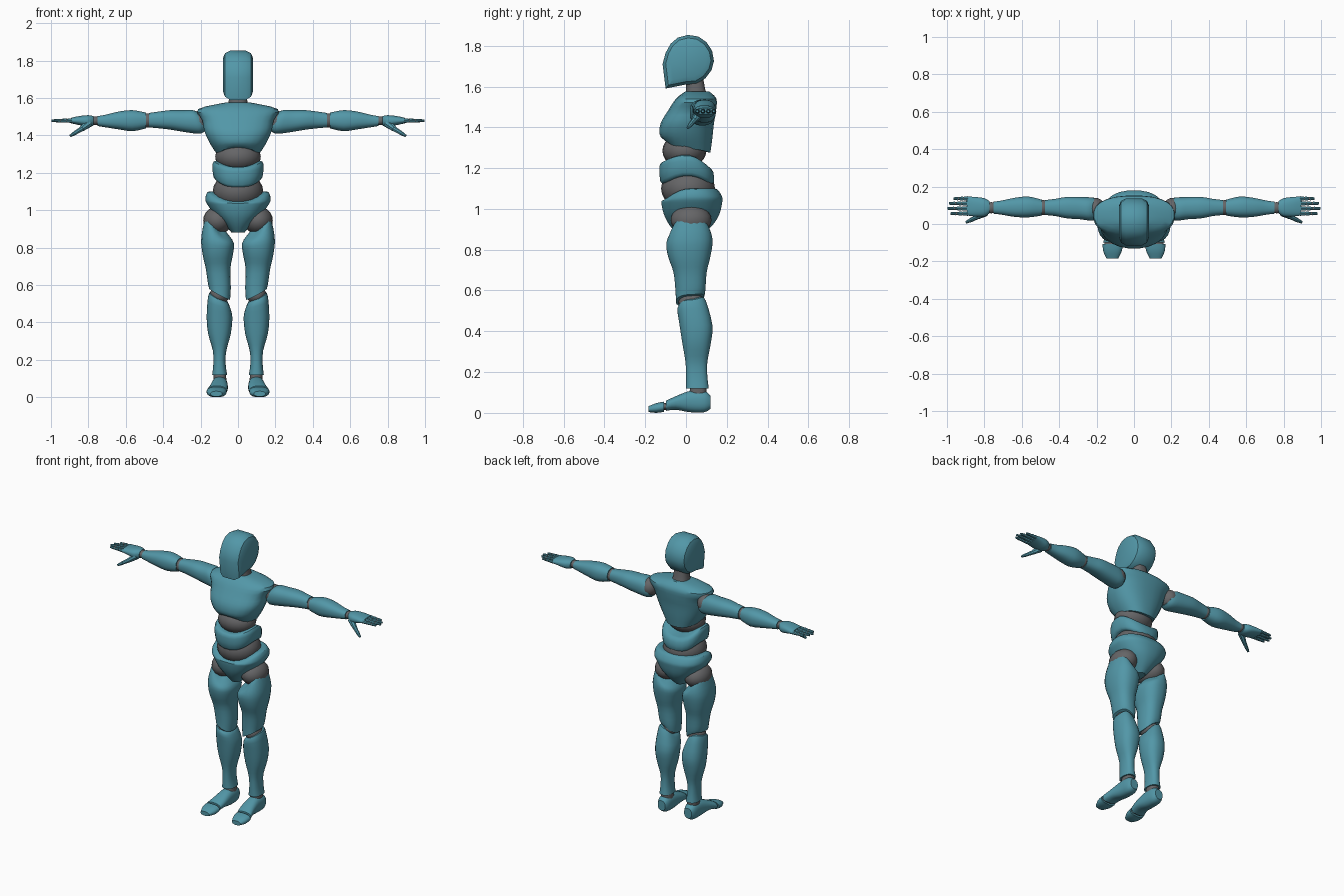
import bpy, bmesh, math
from mathutils import Vector


def material(name, color):
    m = bpy.data.materials.new(name)
    m.diffuse_color = (*color, 1)
    return m


TEAL = material("teal_shell", (0.085, 0.31, 0.39))
GREY = material("grey_joint", (0.13, 0.13, 0.135))


def finish(bm, name, mat, mirror=False, angle=32):
    bmesh.ops.recalc_face_normals(bm, faces=bm.faces)
    me = bpy.data.meshes.new(name)
    bm.to_mesh(me)
    bm.free()
    me.materials.append(mat)
    ob = bpy.data.objects.new(name, me)
    bpy.context.collection.objects.link(ob)
    bpy.ops.object.select_all(action='DESELECT')
    ob.select_set(True)
    bpy.context.view_layer.objects.active = ob
    bpy.ops.object.shade_smooth_by_angle(angle=math.radians(angle))
    if mirror:
        mod = ob.modifiers.new("mirror", 'MIRROR')
        mod.use_mirror_merge = False
    return ob


def spline(rows, steps):
    out = []
    for i in range(len(rows) - 1):
        a, b, c, d = (rows[max(0, min(len(rows) - 1, i + k))] for k in (-1, 0, 1, 2))
        for s in range(steps):
            t = s / steps
            out.append([q + 0.5 * t * (r - p + t * (2 * p - 5 * q + 4 * r - u + t * (3 * (q - r) + u - p)))
                        for p, q, r, u in zip(a, b, c, d)])
    return out + [list(rows[-1])]


# Section: x0, x1, y0, y1, height, then optional front dip, back dip, sideways tilt
def loft(name, mat, rows, remap=lambda a, b, c: (a, b, c), mirror=False, steps=3, sides=24, power=2.4):
    bm = bmesh.new()
    rows = [tuple(r) + (0,) * (8 - len(r)) for r in rows]
    rings = []
    for x0, x1, y0, y1, z, front, back, tilt in spline(rows, steps):
        ring = []
        for k in range(sides):
            t = 2 * math.pi * (k + 0.5) / sides
            c, s = math.cos(t), math.sin(t)
            c = math.copysign(abs(c) ** (2 / power), c)
            s = math.copysign(abs(s) ** (2 / power), s)
            dip = (front if s < 0 else back) * s * s
            p = ((x0 + x1) / 2 + c * (x1 - x0) / 2, (y0 + y1) / 2 + s * (y1 - y0) / 2, z + dip + tilt * c)
            ring.append(bm.verts.new(remap(*p)))
        rings.append(ring)
    for r, q in zip(rings, rings[1:]):
        for k in range(sides):
            j = (k + 1) % sides
            bm.faces.new((r[k], r[j], q[j], q[k]))
    for ring in (rings[0], rings[-1]):
        mid = bm.verts.new(sum((v.co for v in ring), Vector()) / sides)
        for k in range(sides):
            bm.faces.new((ring[k], ring[(k + 1) % sides], mid))
    return finish(bm, name, mat, mirror)


def ellipsoid(name, mat, centre, radii, mirror=False):
    bm = bmesh.new()
    bmesh.ops.create_uvsphere(bm, u_segments=20, v_segments=12, radius=1)
    for v in bm.verts:
        v.co = Vector(c + r * p for c, r, p in zip(centre, radii, v.co))
    return finish(bm, name, mat, mirror)


def bone(name, mat, p, q, r1, r2):
    p, q = Vector(p), Vector(q)
    bm = bmesh.new()
    bmesh.ops.create_cone(bm, cap_ends=True, segments=8, radius1=r1, radius2=r2, depth=(q - p).length)
    bmesh.ops.transform(bm, verts=bm.verts, matrix=(q - p).to_track_quat('Z', 'Y').to_matrix().to_4x4())
    bmesh.ops.translate(bm, verts=bm.verts, vec=(p + q) / 2)
    return finish(bm, name, mat, True)


def along_x(a, b, c):
    return (c, b, a)


def along_front(a, b, c):
    return (a, -c, b)


# Head: side profile with stepped, rounded cheeks
profile = [(-.10, 1.59), (-.115, 1.71), (-.10, 1.765), (-.075, 1.81), (-.04, 1.84), (.01, 1.853),
           (.06, 1.845), (.10, 1.818), (.128, 1.775), (.137, 1.725), (.125, 1.68), (.095, 1.64),
           (.05, 1.613), (.0, 1.61)]
bm = bmesh.new()
layers = []
for x, s in ((-.08, .68), (-.07, .88), (-.042, 1), (.042, 1), (.07, .88), (.08, .68)):
    layers.append([bm.verts.new((x, .015 + (y - .015) * s, 1.73 + (z - 1.73) * s)) for y, z in profile])
for a, b in zip(layers, layers[1:]):
    for k in range(len(a)):
        j = (k + 1) % len(a)
        bm.faces.new((a[k], a[j], b[j], b[k]))
bm.faces.new(layers[0])
bm.faces.new(layers[-1])
finish(bm, "head", TEAL)

# Neck
loft("neck", GREY, [(-.06, .06, -.01, .11, 1.54), (-.05, .05, .0, .095, 1.585), (-.045, .045, -.005, .085, 1.64)])

# Torso shells and soft joints between them
loft("chest", TEAL, [
    (-.11, .11, -.11, .12, 1.295, .045, -.02),
    (-.15, .15, -.13, .13, 1.355, .01, -.01),
    (-.18, .18, -.125, .138, 1.42),
    (-.192, .192, -.09, .148, 1.48),
    (-.215, .215, -.05, .15, 1.54),
    (-.07, .07, -.005, .115, 1.575)])
ellipsoid("upper_abdomen", GREY, (0, -.008, 1.285), (.122, .108, .085))
loft("waist", TEAL, [
    (-.12, .12, -.11, .125, 1.165, -.045, -.05),
    (-.132, .132, -.127, .138, 1.18, -.045, -.05),
    (-.138, .138, -.132, .135, 1.235, -.03, -.055),
    (-.13, .13, -.12, .115, 1.262, -.035, -.06),
    (-.11, .11, -.10, .10, 1.265, -.035, -.06)], steps=2)
ellipsoid("lower_abdomen", GREY, (0, .01, 1.10), (.135, .132, .105))
loft("pelvis", TEAL, [
    (-.035, .035, -.05, .09, .88),
    (-.075, .075, -.085, .135, .925),
    (-.125, .125, -.11, .165, .975),
    (-.165, .165, -.122, .178, 1.03),
    (-.176, .176, -.118, .178, 1.06, -.02, 0),
    (-.165, .165, -.105, .155, 1.095, -.05, 0),
    (-.14, .14, -.09, .13, 1.10, -.05, 0)])

# Legs
ellipsoid("hip_joints", GREY, (.108, .025, .945), (.078, .10, .075), True)
loft("thighs", TEAL, [
    (.075, .155, -.045, .09, .95, -.05, -.04, .05),
    (.055, .172, -.075, .118, .925, -.05, -.04, .05),
    (.022, .197, -.097, .131, .84, -.01, 0, .015),
    (.026, .19, -.088, .12, .765),
    (.04, .173, -.062, .102, .69),
    (.038, .162, -.052, .095, .60, 0, 0, .015),
    (.042, .155, -.05, .088, .55, -.005, .02, .03)], mirror=True)
ellipsoid("knee_joints", GREY, (.10, .025, .545), (.052, .062, .05), True)
loft("shins", TEAL, [
    (.06, .145, -.02, .08, .535, -.005, .025, .025),
    (.046, .16, -.042, .098, .515, -.005, .03, .025),
    (.03, .168, -.032, .13, .43),
    (.038, .16, -.018, .122, .34),
    (.062, .135, -.003, .105, .25),
    (.066, .132, .0, .105, .18),
    (.058, .138, .0, .112, .12)], mirror=True)
loft("ankle_joints", GREY, [(.06, .13, .015, .10, .07), (.065, .13, .02, .10, .135)], mirror=True)
loft("feet", TEAL, [
    (.07, .125, .02, .085, -.12), (.058, .138, .003, .108, -.09), (.055, .142, .003, .108, -.02),
    (.055, .152, .015, .082, .05), (.062, .165, .01, .06, .098)], along_front, True)
loft("toe_joints", GREY, [(.07, .158, .015, .05, .09), (.07, .158, .015, .048, .12)], along_front, True)
loft("toes", TEAL, [
    (.06, .168, .005, .055, .108), (.065, .165, .0, .048, .145), (.085, .147, .004, .032, .185)],
    along_front, True)

# Arms, with sections running outward
ellipsoid("shoulder_joints", GREY, (.205, .082, 1.475), (.05, .058, .058), True)
loft("upper_arms", TEAL, [
    (1.425, 1.525, .03, .135, .195, 0, 0, .02),
    (1.408, 1.536, .018, .142, .225, 0, 0, .02),
    (1.418, 1.535, .025, .145, .29),
    (1.43, 1.535, .03, .145, .36),
    (1.437, 1.528, .042, .135, .42),
    (1.442, 1.52, .048, .128, .475)], along_x, True)
ellipsoid("elbow_joints", GREY, (.485, .088, 1.48), (.035, .04, .038), True)
loft("forearms", TEAL, [
    (1.437, 1.522, .045, .13, .492),
    (1.422, 1.535, .035, .147, .565),
    (1.432, 1.527, .038, .14, .64),
    (1.443, 1.51, .05, .125, .71),
    (1.45, 1.503, .055, .12, .752)], along_x, True)
ellipsoid("wrist_joints", GREY, (.763, .087, 1.478), (.03, .03, .024), True)
loft("palms", TEAL, [
    (1.452, 1.503, .058, .122, .772),
    (1.445, 1.508, .04, .138, .80),
    (1.455, 1.503, .04, .145, .85),
    (1.464, 1.494, .045, .147, .892)], along_x, True)

# Fingers: three tapering bones each with small joints
for label, y, tip in (("index", .056, .982), ("middle", .083, .998), ("ring", .11, .99), ("little", .136, .965)):
    start = .885
    step = (tip - start) / 3
    for i in range(3):
        a = start + i * step
        r = .0125 - .0015 * i
        bone(f"{label}_finger_{i + 1}", TEAL, (a + .003, y, 1.479), (a + step, y, 1.478), r, r - .003)
        ellipsoid(f"{label}_knuckle_{i + 1}", GREY, (a, y, 1.479), (.008, .008, .008), True)

# Thumb
a, b, c, d = (.795, .062, 1.465), (.835, .04, 1.435), (.868, .023, 1.415), (.897, .009, 1.397)
bone("thumb_base", TEAL, a, b, .022, .015)
bone("thumb_middle", TEAL, b, c, .014, .011)
bone("thumb_tip", TEAL, c, d, .012, .007)
